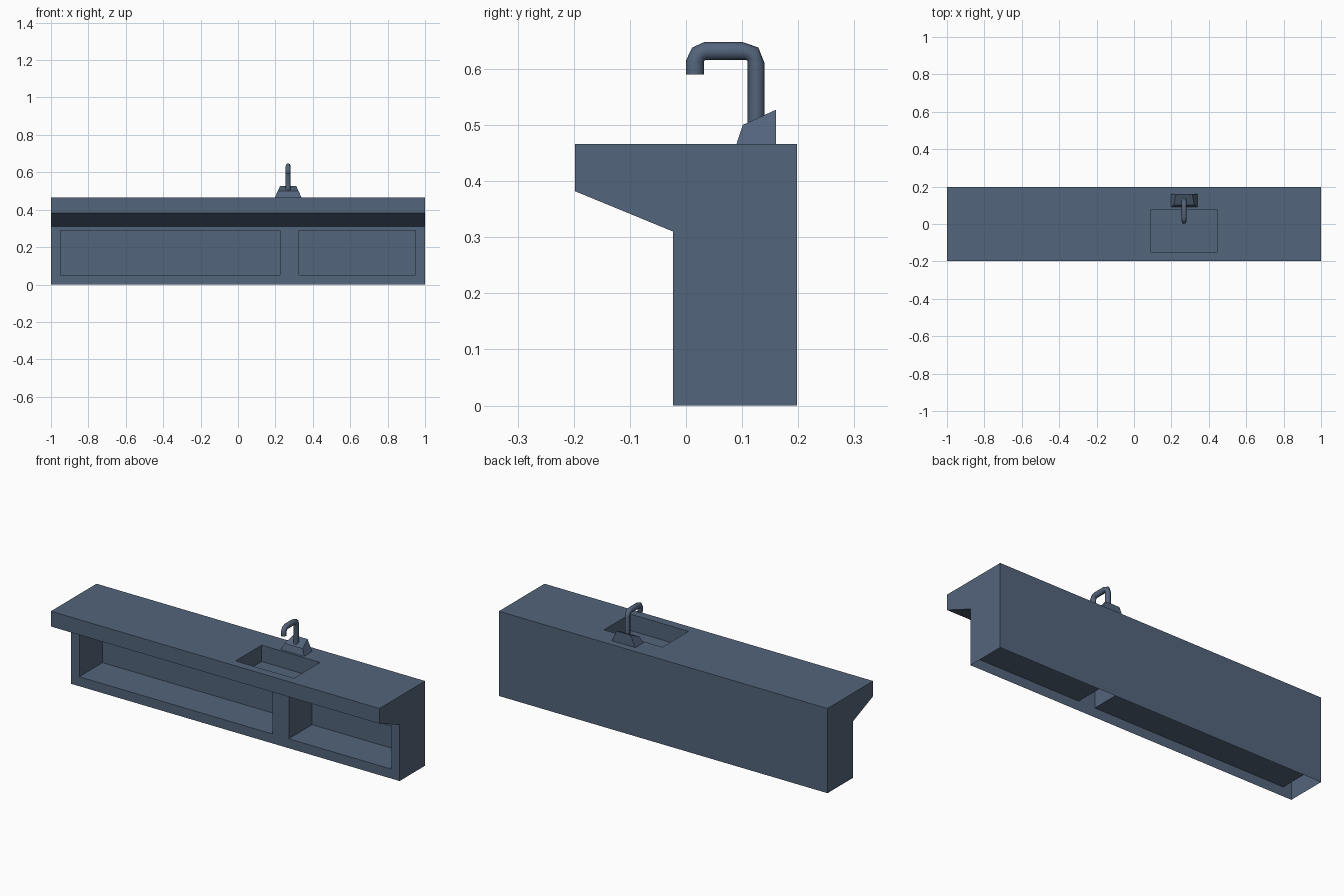
import bpy, bmesh, math

if "Cube" in bpy.data.objects:
    bpy.data.objects.remove(bpy.data.objects["Cube"])

# One flat slate blue for everything
slate = bpy.data.materials.new("slate_blue")
slate.diffuse_color = (0.088, 0.128, 0.200, 1.0)
slate.use_nodes = True
slate.node_tree.nodes["Principled BSDF"].inputs["Base Color"].default_value = slate.diffuse_color


def finish(name, bm):
    bmesh.ops.recalc_face_normals(bm, faces=bm.faces)
    mesh = bpy.data.meshes.new(name)
    bm.to_mesh(mesh)
    bm.free()
    obj = bpy.data.objects.new(name, mesh)
    bpy.context.collection.objects.link(obj)
    mesh.materials.append(slate)
    return obj


def loft(name, rings):
    """Skin a list of equal-length point rings and cap both ends."""
    bm = bmesh.new()
    vs = [[bm.verts.new(p) for p in ring] for ring in rings]
    n = len(vs[0])
    for a, b in zip(vs, vs[1:]):
        for i in range(n):
            j = (i + 1) % n
            bm.faces.new((a[i], a[j], b[j], b[i]))
    bm.faces.new(vs[0][::-1])
    bm.faces.new(vs[-1])
    return finish(name, bm)


def box(name, x0, x1, y0, y1, z0, z1):
    return loft(name, [[(x0, y0, z), (x1, y0, z), (x1, y1, z), (x0, y1, z)]
                       for z in (z0, z1)])


# Counter: side profile extruded along x
profile = [(-0.023, 0), (0.198, 0), (0.198, 0.466), (-0.198, 0.466),
           (-0.198, 0.382), (-0.023, 0.31)]
counter = loft("counter", [[(x, y, z) for y, z in profile] for x in (-1, 1)])

# Shelf recesses and sink basin cut out of the counter
cutters = [
    box("left_shelf_cutter", -0.95, 0.225, -0.1, 0.18, 0.052, 0.288),
    box("right_shelf_cutter", 0.325, 0.95, -0.1, 0.18, 0.052, 0.288),
    box("basin_cutter", 0.09, 0.445, -0.15, 0.077, 0.376, 0.6),
]
for c in cutters:
    mod = counter.modifiers.new(c.name, 'BOOLEAN')
    mod.operation = 'DIFFERENCE'
    mod.solver = 'EXACT'
    mod.object = c
bpy.context.view_layer.update()
deps = bpy.context.evaluated_depsgraph_get()
cut_mesh = bpy.data.meshes.new_from_object(counter.evaluated_get(deps))
counter.modifiers.clear()
counter.data = cut_mesh
for c in cutters:
    bpy.data.objects.remove(c)

# The cabinet is an open shell underneath
bm = bmesh.new()
bm.from_mesh(cut_mesh)
under = [f for f in bm.faces if f.calc_center_median().z < 0.001]
bmesh.ops.delete(bm, geom=under, context='FACES')
bm.to_mesh(cut_mesh)
bm.free()
cut_mesh.materials.clear()
cut_mesh.materials.append(slate)
for p in cut_mesh.polygons:
    p.material_index = 0

# Tap base: tapered wedge, rings are (half width, front/back y, front/back z)
CX = 0.268


def base_ring(wf, wb, yf, yb, zf, zb):
    return [(CX - wf, yf, zf), (CX + wf, yf, zf),
            (CX + wb, yb, zb), (CX - wb, yb, zb)]


loft("tap_base", [base_ring(0.071, 0.071, 0.09, 0.16, 0.466, 0.466),
                  base_ring(0.055, 0.043, 0.101, 0.16, 0.50, 0.527)])

# Tap spout: elliptical rings spanned between inner and outer (y, z) points
spans = [((0.11, 0.49), (0.14, 0.49)),
         ((0.11, 0.613), (0.14, 0.61)),
         ((0.109, 0.615), (0.129, 0.638)),
         ((0.105, 0.616), (0.10, 0.648)),
         ((0.036, 0.616), (0.033, 0.648)),
         ((0.033, 0.615), (0.011, 0.638)),
         ((0.032, 0.613), (0.0, 0.615)),
         ((0.032, 0.59), (0.0, 0.59))]
N = 8
rings = []
for (iy, iz), (oy, oz) in spans:
    ring = []
    for k in range(N):
        a = 2 * math.pi * k / N
        t = 0.5 + 0.5 * math.cos(a)
        ring.append((CX + 0.0135 * math.sin(a),
                     iy + (oy - iy) * t, iz + (oz - iz) * t))
    rings.append(ring)
spout = loft("tap_spout", rings)
bpy.ops.object.select_all(action='DESELECT')
spout.select_set(True)
bpy.context.view_layer.objects.active = spout
bpy.ops.object.shade_smooth_by_angle(angle=math.radians(50))
